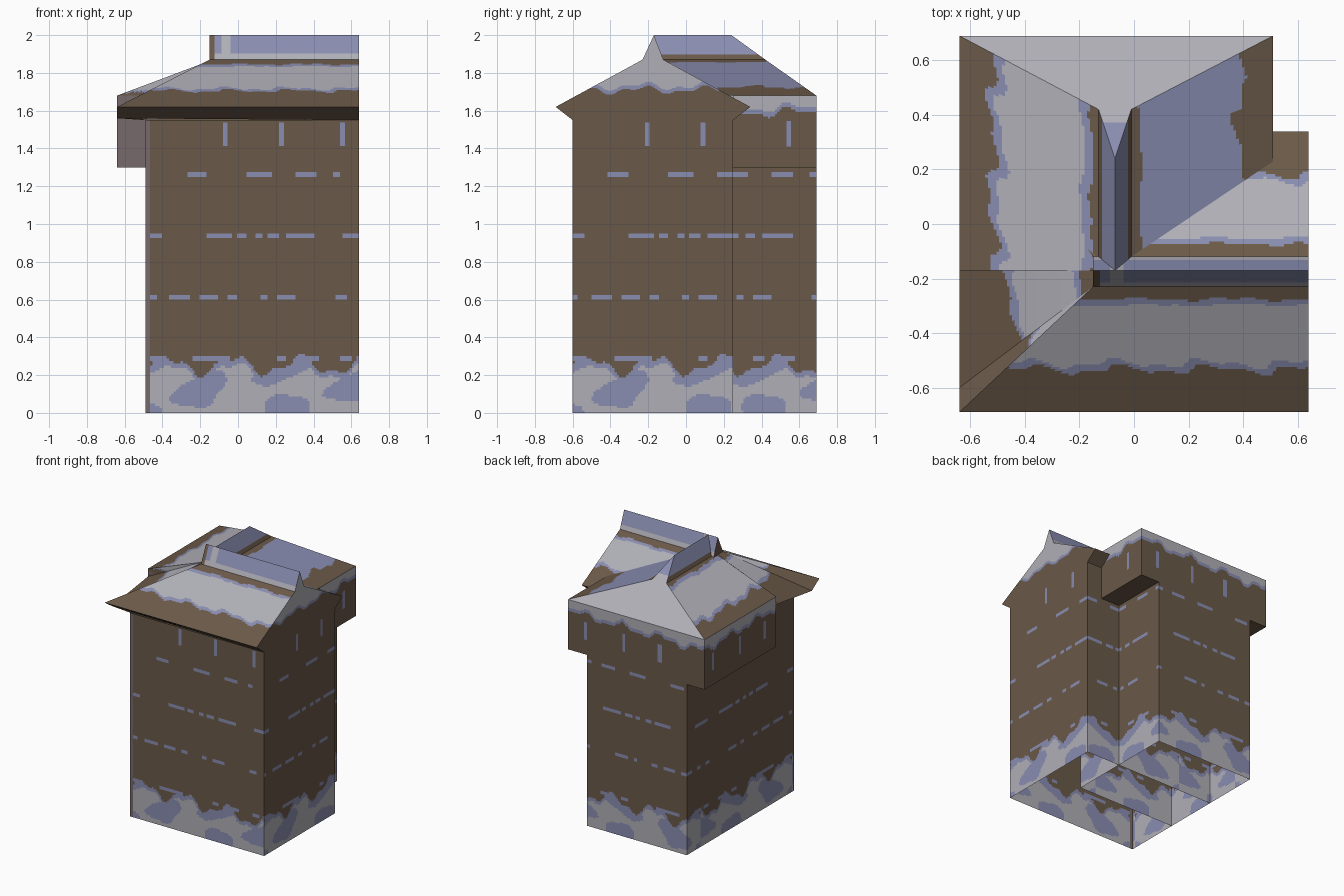
import bpy, bmesh
from math import sin, cos, ceil
from mathutils import Vector

cube = bpy.data.objects.get("Cube")
if cube:
    bpy.data.objects.remove(cube)

# Materials
def linear(code):
    vals = [int(code[i:i + 2], 16) / 255 for i in (0, 2, 4)]
    return [v / 12.92 if v < 0.04 else ((v + 0.055) / 1.055) ** 2.4 for v in vals] + [1]

def material(name, code):
    mat = bpy.data.materials.new(name)
    mat.use_nodes = True
    mat.diffuse_color = linear(code)
    mat.node_tree.nodes["Principled BSDF"].inputs["Base Color"].default_value = linear(code)
    return mat

MATS = [material("wood_brown", "6a5948"), material("snow_shade", "898db0"),
        material("snow_pale", "b0afb7"), material("corner_grey", "776a6b")]
BROWN, SHADE, PALE, GREY = range(4)
STEP = 0.0125

# Key dimensions
WALL_L, WALL_R, WING_R = -0.49, 0.64, 0.35
FRONT, MID, INNER, BACK = -0.6, -0.17, 0.25, 0.69
JET_L, JET_R = -0.64, 0.51
JET_Z, WALL_Z, EAVE_Z, HIP_Z, NECK_Z, TOP_Z = 1.3, 1.55, 1.62, 1.68, 1.87, 2.0
EAVE_F, EAVE_B, NECK_F, NECK_B = -0.69, 0.34, -0.23, -0.12
NECK_L, NECK_R, RIDGE_X, END_X = -0.13, -0.01, -0.07, -0.15
HIP_Y, TIP_Y = 0.42, 0.24

# Painting rules
DASHES = {
    1.26: ((-.27, -.17), (.05, .18), (.3, .42), (.5, .54)),
    0.935: ((-.46, -.4), (-.17, -.03), (0, .05), (.09, .13), (.16, .22), (.25, .41), (.55, .64)),
    0.61: ((-.46, -.43), (-.36, -.25), (-.2, -.1), (-.05, 0), (.12, .15), (.2, .3), (.52, .58)),
    0.285: ((-.46, -.41), (-.24, -.04), (.2, .26), (.35, .43), (.54, .6)),
}
ICICLES = (-.07, .23, .55)

def wave(t):
    return 0.6 * sin(19 * t) + 0.4 * sin(43 * t + 1)

def wall_paint(p):
    """Snow drift below, rows of frosty joints, short icicles at the top."""
    if p.y < FRONT + 0.01 and p.x < -0.46:
        return GREY
    u = (p.x + p.y - FRONT + 0.46) % 1.1 - 0.46
    edge = 0.25 + 0.045 * cos(18 * (u + 0.37)) + 0.02 * sin(41 * u)
    if p.z < edge:
        blot = sin(15 * u + 2 * sin(13 * p.z)) + sin(27 * p.z - 9 * u)
        return PALE if p.z < edge - 0.03 and blot > -0.25 else SHADE
    for z, spans in DASHES.items():
        if abs(p.z - z) < 0.015 and any(a < u < b for a, b in spans):
            return SHADE
    if 1.41 < p.z < 1.54 and any(abs(u - i) < 0.014 for i in ICICLES):
        return SHADE
    return BROWN

def band(low, high, core=PALE, swing=0.012, rim=0.012):
    """Wavy strip of snow between two heights, edged with shade."""
    def rule(p):
        w = swing * wave(p.x + p.y)
        inside = min(p.z - low - w, high + w / 3 - p.z)
        return BROWN if inside < 0 else SHADE if inside < rim else core
    return rule

def flat(index):
    return lambda p: index

def cap_paint(p):
    if p.x < -0.12 and p.y < MID:
        return BROWN
    return PALE if p.z < 1.9 or -0.09 < p.x < -0.04 else SHADE

def wing_cap_paint(p):
    return BROWN if p.z < NECK_Z + 0.03 else SHADE

def jetty_paint(p):
    snow = band(1.59, 3, PALE, 0.035, 0.025)(p)
    return snow if snow != BROWN else wall_paint(p)

def back_paint(p):
    return jetty_paint(p) if p.z > JET_Z else wall_paint(p)

gable_paint = band(1.71, 3, PALE, 0.025, 0.02)
main_snow = band(1.705, 1.845)
wing_snow = band(1.725, 1.86)
wing_shade = band(1.725, 1.857, SHADE)

# Panel building: each panel is a quad cut into painted runs
def wall(p, q, z0, z1, rule=wall_paint):
    return (*p, z0), (*q, z0), (*q, z1), (*p, z1), rule

def add_panel(bm, a, b, c, d, rule):
    a, b, c, d = map(Vector, (a, b, c, d))
    rows = max(1, ceil(max((d - a).length, (c - b).length) / STEP))
    cols = max(1, ceil(max((b - a).length, (c - d).length) / STEP))

    def at(u, v):
        return a.lerp(b, u / cols).lerp(d.lerp(c, u / cols), v / rows)

    for r in range(rows):
        ids = [rule(at(i + 0.5, r + 0.5)) for i in range(cols)] + [None]
        start = 0
        for i in range(1, cols + 1):
            if ids[i] != ids[start]:
                pts = [at(start, r), at(i, r), at(i, r + 1), at(start, r + 1)]
                pts = [p for k, p in enumerate(pts) if (p - pts[k - 1]).length > 1e-6]
                if len(pts) > 2:
                    bm.faces.new([bm.verts.new(p) for p in pts]).material_index = ids[start]
                start = i

def build(name, panels):
    bm = bmesh.new()
    for panel in panels:
        add_panel(bm, *panel)
    bmesh.ops.remove_doubles(bm, verts=bm.verts, dist=1e-5)
    mesh = bpy.data.meshes.new(name)
    bm.to_mesh(mesh)
    bm.free()
    for mat in MATS:
        mesh.materials.append(mat)
    bpy.context.collection.objects.link(bpy.data.objects.new(name, mesh))

# Front block walls
build("main_walls", [
    wall((WALL_L, FRONT), (WALL_R, FRONT), 0, WALL_Z),
    wall((WALL_R, FRONT), (WALL_R, INNER), 0, WALL_Z),
    wall((WALL_R, INNER), (WALL_L, INNER), 0, WALL_Z),
    wall((WALL_L, MID), (WALL_L, FRONT), 0, WALL_Z),
])

# Gable end, stacked from the eaves to the ridge
def gable_tier(y0, y1, z0, y2, y3, z1):
    return (WALL_R, y0, z0), (WALL_R, y1, z0), (WALL_R, y3, z1), (WALL_R, y2, z1), gable_paint

build("gable_end", [
    gable_tier(FRONT, INNER, WALL_Z, EAVE_F, EAVE_B, EAVE_Z),
    gable_tier(EAVE_F, EAVE_B, EAVE_Z, NECK_F, NECK_B, NECK_Z),
    gable_tier(NECK_F, NECK_B, NECK_Z, MID, MID, TOP_Z),
])

# Front block roof with a steep ridge cap and a hipped left end
apex = (END_X, NECK_F, NECK_Z)
corner = (JET_L, EAVE_F, EAVE_Z)
drop = (JET_L, FRONT, 1.56)
left_eave = (JET_L, MID, EAVE_Z)
build("main_roof", [
    (corner, (WALL_R, EAVE_F, EAVE_Z), (WALL_R, NECK_F, NECK_Z), apex, main_snow),
    ((WALL_R, EAVE_B, EAVE_Z), (WALL_L, EAVE_B, EAVE_Z),
     (END_X, NECK_B, NECK_Z), (WALL_R, NECK_B, NECK_Z), main_snow),
    (left_eave, drop, apex, (END_X, MID, NECK_Z), main_snow),
    (drop, corner, apex, apex, band(1.74, 3)),
])
build("ridge_cap", [
    (apex, (WALL_R, NECK_F, NECK_Z), (WALL_R, MID, TOP_Z), (END_X, MID, TOP_Z), cap_paint),
    ((WALL_R, NECK_B, NECK_Z), (END_X, NECK_B, NECK_Z),
     (END_X, MID, TOP_Z), (WALL_R, MID, TOP_Z), cap_paint),
    ((END_X, NECK_B, NECK_Z), apex, (END_X, MID, TOP_Z), (END_X, MID, TOP_Z), flat(BROWN)),
])
build("soffits", [
    (drop, (WALL_R, FRONT, WALL_Z), (WALL_R, EAVE_F, EAVE_Z), corner, flat(BROWN)),
    ((WALL_R, INNER, WALL_Z), (WING_R, INNER, WALL_Z),
     (WING_R, EAVE_B, EAVE_Z), (WALL_R, EAVE_B, EAVE_Z), flat(BROWN)),
    ((WALL_L, MID, WALL_Z), (WALL_L, FRONT, WALL_Z), drop, left_eave, flat(BROWN)),
])

# Rear wing walls, running into the front block
build("wing_walls", [
    wall((WING_R, MID), (WING_R, BACK), 0, WALL_Z),
    wall((WING_R, BACK), (WALL_L, BACK), 0, HIP_Z, back_paint),
    wall((WALL_L, BACK), (WALL_L, MID), 0, WALL_Z),
    wall((WALL_L, MID), (WING_R, MID), 0, WALL_Z),
])

# Overhanging upper storey on both sides of the wing
build("wing_overhang", [
    wall((JET_R, INNER), (JET_R, BACK), JET_Z, HIP_Z, jetty_paint),
    wall((JET_R, BACK), (WING_R, BACK), JET_Z, HIP_Z, jetty_paint),
    wall((WALL_L, BACK), (JET_L, BACK), JET_Z, HIP_Z, jetty_paint),
    wall((JET_L, BACK), (JET_L, MID), JET_Z, HIP_Z, jetty_paint),
    wall((JET_L, MID), (WALL_L, MID), JET_Z, HIP_Z, flat(GREY)),
    (left_eave, (END_X, MID, NECK_Z), (NECK_L, MID, NECK_Z), (JET_L, MID, HIP_Z), band(1.7, 3)),
] + [
    ((x0, y, JET_Z), (x0, BACK, JET_Z), (x1, BACK, JET_Z), (x1, y, JET_Z), flat(BROWN))
    for x0, x1, y in ((JET_L, WALL_L, MID), (WING_R, JET_R, INNER))
])

# Wing roof: two slopes, a hipped back and a steep ridge cap
tip = (RIDGE_X, TIP_Y, TOP_Z)
hip_l, hip_r = (NECK_L, HIP_Y, NECK_Z), (NECK_R, HIP_Y, NECK_Z)
cap_end = (RIDGE_X, MID, TOP_Z)
build("wing_roof", [
    ((JET_L, BACK, HIP_Z), (JET_L, MID, HIP_Z), (NECK_L, MID, NECK_Z), hip_l, wing_snow),
    ((JET_R, MID, HIP_Z), (JET_R, BACK, HIP_Z), hip_r, (NECK_R, MID, NECK_Z), wing_shade),
    ((JET_R, BACK, HIP_Z), (JET_L, BACK, HIP_Z), hip_l, hip_r, flat(PALE)),
    (hip_r, hip_l, tip, tip, lambda p: SHADE if p.y < 0.37 else PALE),
])
build("wing_ridge_cap", [
    (hip_l, (NECK_L, MID, NECK_Z), cap_end, tip, wing_cap_paint),
    ((NECK_R, MID, NECK_Z), hip_r, tip, cap_end, wing_cap_paint),
])
